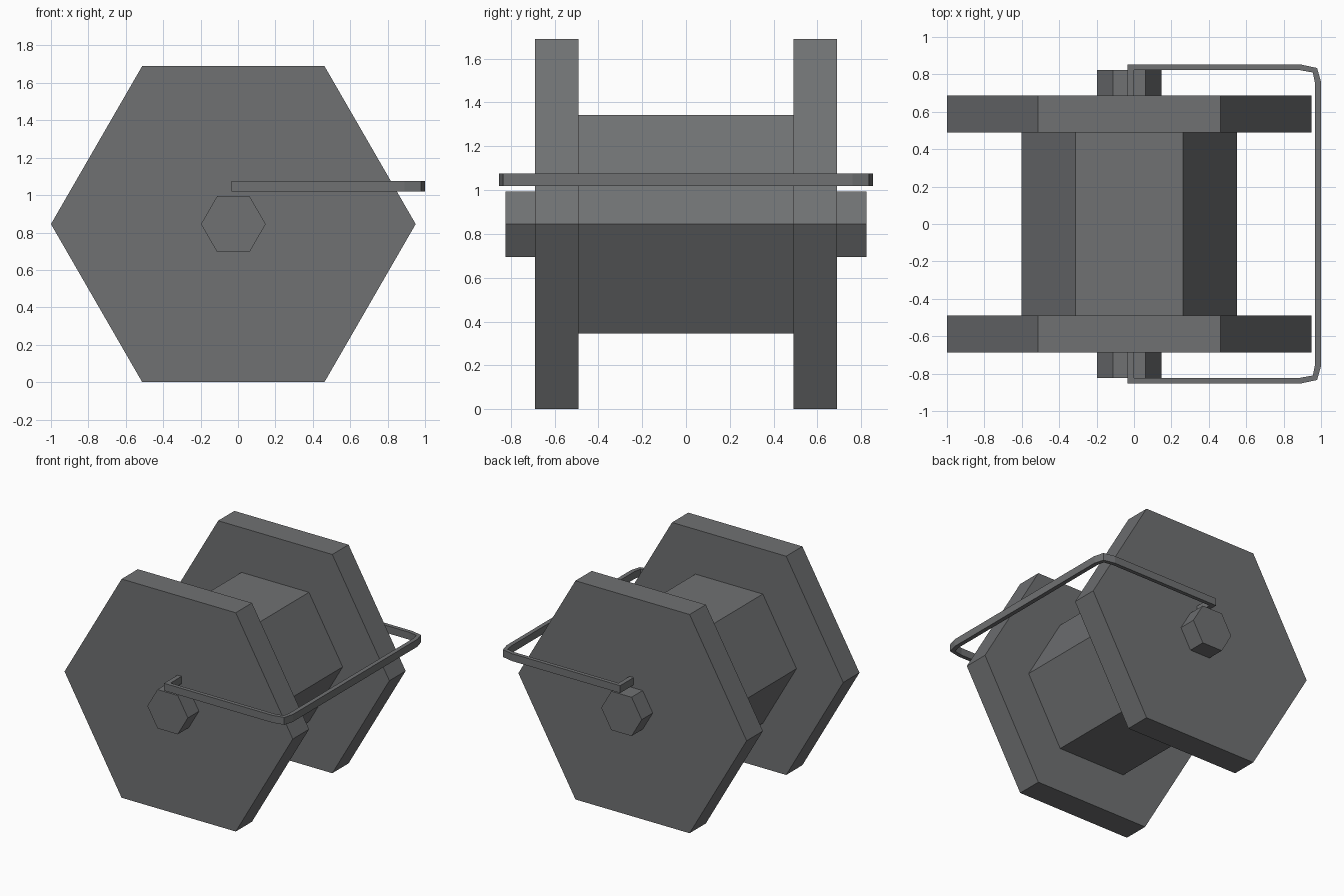
import bpy, bmesh
from math import cos, sin, pi

if "Cube" in bpy.data.objects:
    bpy.data.objects.remove(bpy.data.objects["Cube"])

CX, CZ = -0.025, 0.845  # spool axis

# Dark grey metal
metal = bpy.data.materials.new("dark_metal")
metal.diffuse_color = (0.16, 0.165, 0.17, 1)
metal.use_nodes = True
metal.node_tree.nodes["Principled BSDF"].inputs["Base Color"].default_value = metal.diffuse_color


def finish(name, bm):
    bmesh.ops.recalc_face_normals(bm, faces=bm.faces)
    me = bpy.data.meshes.new(name)
    bm.to_mesh(me)
    bm.free()
    me.materials.append(metal)
    ob = bpy.data.objects.new(name, me)
    bpy.context.collection.objects.link(ob)
    return ob


def bridge(bm, a, b):
    n = len(a)
    for i in range(n):
        bm.faces.new((a[i], a[(i + 1) % n], b[(i + 1) % n], b[i]))


def loft(name, sections):
    """Skin a list of cross-section loops and cap both ends."""
    bm = bmesh.new()
    loops = [[bm.verts.new(p) for p in s] for s in sections]
    for a, b in zip(loops, loops[1:]):
        bridge(bm, a, b)
    bm.faces.new(loops[0])
    bm.faces.new(loops[-1])
    return finish(name, bm)


def hexagon(r, y):
    return [(CX + r * cos(i * pi / 3), y, CZ + r * sin(i * pi / 3)) for i in range(6)]


# Six-sided spool: axle stub, flange, drum, flange, axle stub
half = [(0.173, 0.823), (0.173, 0.688), (0.975, 0.688), (0.975, 0.49), (0.576, 0.49)]
profile = [(r, -y) for r, y in half] + half[::-1]
loft("spool", [hexagon(r, y) for r, y in profile])

# Wire handle: flat bar with hooked ends and bevelled corners (outer, inner)
Z0, Z1 = 1.018, 1.075
pairs = [((-0.035, 0.68), (0.0, 0.68)),
         ((-0.035, 0.853), (0.0, 0.823)),
         ((0.89, 0.853), (0.885, 0.823)),
         ((0.979, 0.834), (0.956, 0.81)),
         ((1.0, 0.76), (0.967, 0.755))]
pairs += [((ox, -oy), (ix, -iy)) for (ox, oy), (ix, iy) in pairs[::-1]]
loft("handle", [[(*o, Z0), (*i, Z0), (*i, Z1), (*o, Z1)] for o, i in pairs])
